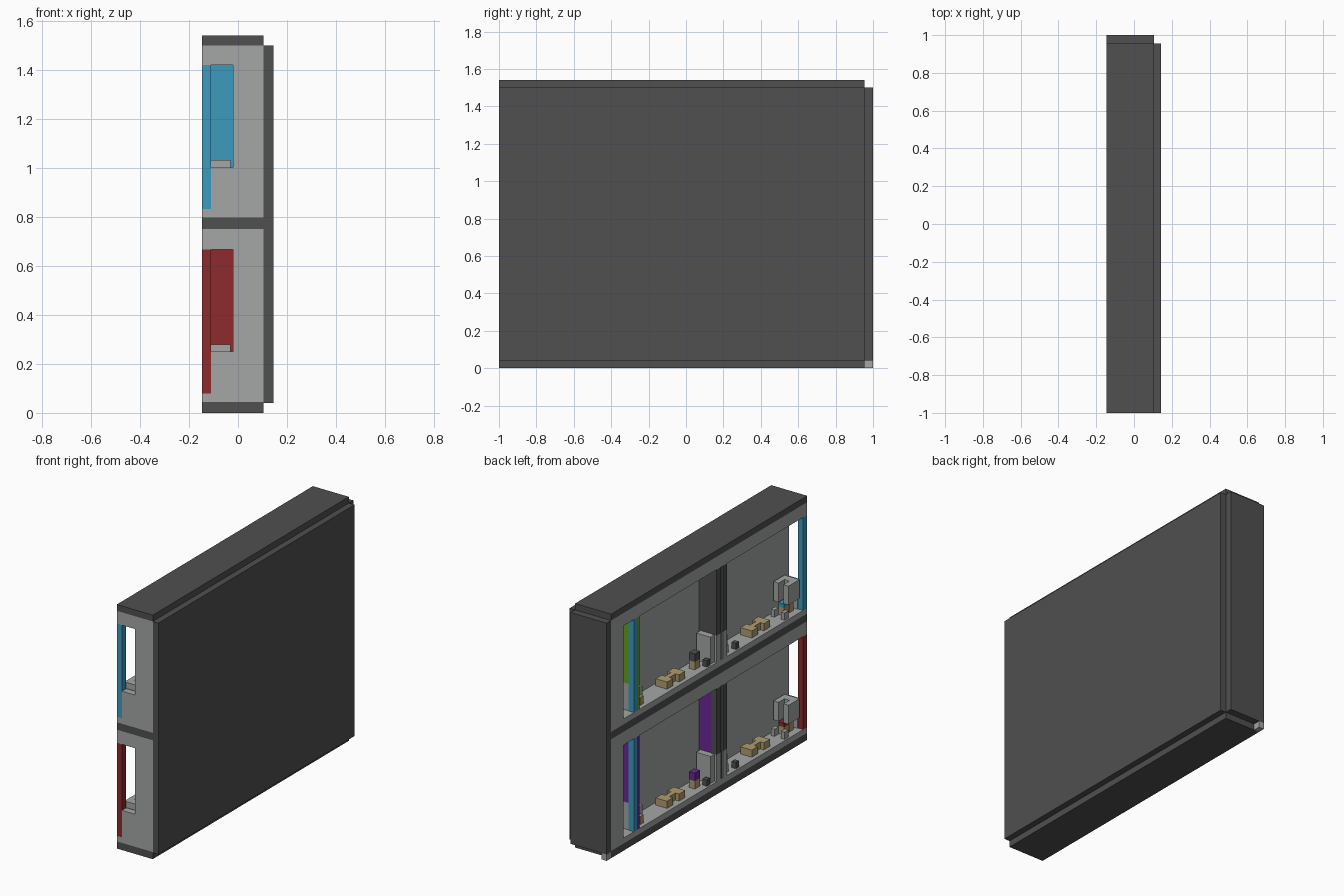
import bpy

start = bpy.data.objects.get("Cube")
if start:
    bpy.data.objects.remove(start, do_unlink=True)


def material(name, r, g, b):
    m = bpy.data.materials.new(name)
    m.use_nodes = True
    m.diffuse_color = (r, g, b, 1)
    m.node_tree.nodes["Principled BSDF"].inputs["Base Color"].default_value = (r, g, b, 1)
    return m


DARK = material("dark grey", 0.08, 0.08, 0.08)
LIGHT = material("light grey", 0.37, 0.39, 0.38)
BLUE = material("blue", 0.045, 0.33, 0.52)
RED = material("red", 0.27, 0.024, 0.026)
GREEN = material("green", 0.13, 0.36, 0.01)
PURPLE = material("purple", 0.15, 0.02, 0.30)
TAN = material("tan", 0.43, 0.34, 0.16)


def box(name, x, y, z, mat):
    """Axis-aligned block from (low, high) pairs."""
    bpy.ops.mesh.primitive_cube_add(size=1, location=[sum(p) / 2 for p in (x, y, z)])
    ob = bpy.context.object
    ob.name = name
    ob.scale = [p[1] - p[0] for p in (x, y, z)]
    bpy.ops.object.transform_apply(location=False, rotation=False, scale=True)
    ob.data.materials.append(mat)
    return ob


# Main planes of the building
OUT, POST, INNER, SIDE = -0.146, -0.11, -0.02, 0.105
FRONT, REAR = -1.0, 0.955
FULL = (OUT, SIDE)
LENGTH = (FRONT, REAR)

# Outer shell
box("side_panel", (SIDE, 0.144), LENGTH, (0.04, 1.5), DARK)
box("back_panel", FULL, (REAR, 1), (0.04, 1.5), DARK)
box("bottom_slab", FULL, LENGTH, (0, 0.045), DARK)
box("middle_slab", FULL, LENGTH, (0.75, 0.797), DARK)
box("top_slab", FULL, LENGTH, (1.5, 1.54), DARK)
box("corner_block", (OUT, POST), (REAR, 1), (0, 0.04), LIGHT)


def bench(name, y, z):
    """Low table with a notch in each long side."""
    box(name + "_spine", (-0.095, -0.065), (y - 0.09, y + 0.09), (z, z + 0.045), TAN)
    for s in (-1, 1):
        c = y + s * 0.06
        box(name + "_end", (-0.12, -0.04), (c - 0.03, c + 0.03), (z, z + 0.045), TAN)


def storey(tag, base, ceiling, first, mid, last):
    """One floor: base is the slab top, ceiling the slab underside."""
    floor = base + 0.035
    sill = floor + 0.17
    head = floor + 0.587
    opening = (floor, head)
    window = (sill, head)

    # Structure around the open side
    box(tag + "_floor", FULL, LENGTH, (base, floor), LIGHT)
    box(tag + "_lintel", FULL, LENGTH, (head, ceiling), LIGHT)
    box(tag + "_inner_wall", (INNER, SIDE), LENGTH, opening, LIGHT)
    box(tag + "_rear_wall", (OUT, INNER), (0.83, REAR), opening, LIGHT)

    # Front wall below an open window, with its corner post
    box(tag + "_front_sill", (POST, INNER), (FRONT, -0.955), (floor, sill), LIGHT)
    box(tag + "_front_post", (OUT, POST), (FRONT, -0.96), opening, first)

    # Middle partition: double posts, sill and a pane coloured on each side
    for y in (-0.2, -0.14):
        box(tag + "_middle_post", (OUT, POST), (y, y + 0.042), window, DARK)
        box(tag + "_middle_sill", (OUT, INNER), (y, y + 0.042), (floor, sill), LIGHT)
    box(tag + "_middle_core", (-0.14, INNER), (-0.158, -0.14), (floor, sill), first)
    box(tag + "_middle_filler", (POST, INNER), (-0.19, -0.11), window, LIGHT)
    box(tag + "_middle_front_pane", (POST, INNER), (-0.198, -0.19), window, first)
    box(tag + "_middle_rear_pane", (POST, INNER), (-0.11, -0.102), window, mid)

    # Rear partition
    box(tag + "_rear_post", (OUT, POST), (0.695, 0.728), opening, BLUE)
    box(tag + "_rear_post_edge", (OUT, POST), (0.67, 0.695), opening, last)
    box(tag + "_rear_sill", (POST, INNER), (0.68, 0.725), (floor, sill), LIGHT)
    box(tag + "_rear_pane", (POST, INNER), (0.68, 0.725), window, last)

    # Furniture repeated in both rooms
    for i, shift in enumerate((0, 0.845)):
        room = f"{tag}_room{i + 1}"
        bench(room + "_bench", -0.575 + shift, floor)
        box(room + "_cabinet", (-0.1, -0.03), (-0.27 + shift, -0.215 + shift),
            (floor, floor + 0.1), LIGHT)
        box(room + "_cabinet_top", (-0.12, -0.1), (-0.25 + shift, -0.215 + shift),
            (floor, floor + 0.05), TAN)
        box(room + "_small_box", (-0.135, -0.105), (-0.89 + 0.845 + shift * 0.0 - 0.29 * (1 - i),
            -0.86 + 0.845 - 0.29 * (1 - i)), (floor, floor + 0.04), DARK)

    # Pair of raised units joined at the back, with a stool in front of them
    for x in ((-0.135, -0.1), (-0.065, -0.03)):
        box(tag + "_raised_unit", x, (-0.94, -0.83), (floor + 0.08, floor + 0.2), LIGHT)
        box(tag + "_unit_foot", (x[0], x[0] + 0.025), (-0.83, -0.79),
            (floor, floor + 0.045), LIGHT)
    box(tag + "_unit_bridge", (-0.1, -0.065), (-0.94, -0.89), (floor + 0.08, floor + 0.2), LIGHT)
    box(tag + "_unit_support", (-0.1, -0.06), (-0.93, -0.89), (floor, floor + 0.08), TAN)
    for y, seat in ((-0.86, first), (0.03, mid)):
        box(tag + "_stool_base", (-0.1, -0.06), (y - 0.025, y + 0.025), (floor, floor + 0.05), TAN)
        box(tag + "_stool_seat", (-0.1, -0.06), (y - 0.025, y + 0.025),
            (floor + 0.05, floor + 0.075 + 0.025 * (y > 0)), seat)
    box(tag + "_room2_desk_panel", (-0.13, -0.03), (-0.098, -0.06), (floor, sill), LIGHT)


storey("lower", 0.045, 0.75, RED, PURPLE, PURPLE)
storey("upper", 0.797, 1.5, BLUE, DARK, GREEN)
